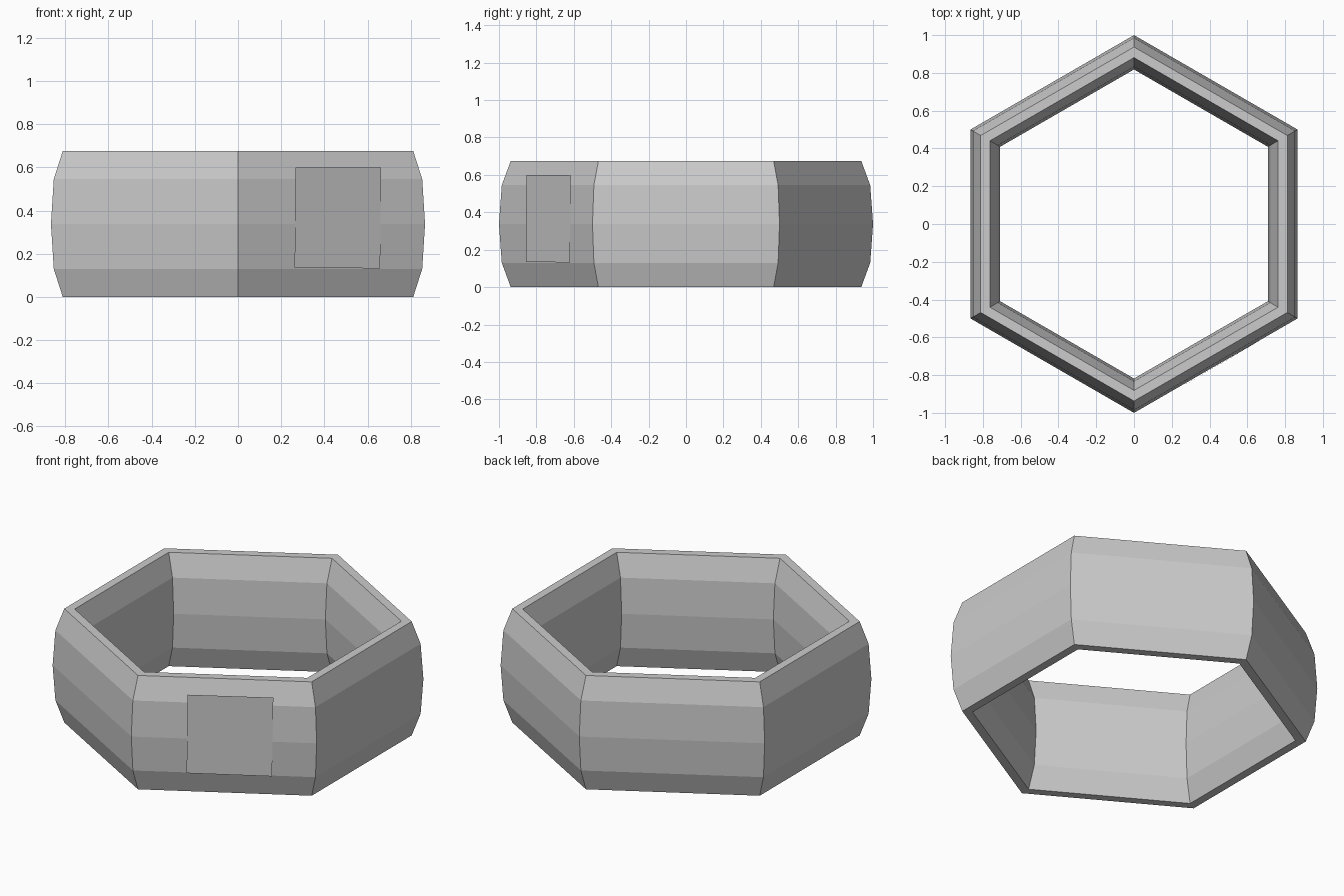
import bpy
import bmesh
from math import cos, sin, tau

cube = bpy.data.objects.get("Cube")
if cube:
    bpy.data.objects.remove(cube, do_unlink=True)


def make_material(name, colour):
    mat = bpy.data.materials.new(name)
    mat.use_nodes = True
    mat.diffuse_color = colour
    mat.node_tree.nodes["Principled BSDF"].inputs["Base Color"].default_value = colour
    return mat


def make_object(name, bm, mat):
    mesh = bpy.data.meshes.new(name)
    bm.to_mesh(mesh)
    bm.free()
    mesh.materials.append(mat)
    obj = bpy.data.objects.new(name, mesh)
    bpy.context.collection.objects.link(obj)
    return obj


grey = make_material("light grey", (0.6, 0.6, 0.6, 1))

# Ring: a bulging wall section swept around six corners
SIDES = 6
outer = [(0.937, 0), (0.985, 0.13), (1.0, 0.337), (0.985, 0.545), (0.937, 0.675)]
inner = [(1.818 - r, z) for r, z in reversed(outer)]
section = outer + inner
bm = bmesh.new()
loops = []
for i in range(SIDES):
    a = tau * (i / SIDES - 0.25)
    loops.append([bm.verts.new((r * cos(a), r * sin(a), z)) for r, z in section])
for i, loop in enumerate(loops):
    following = loops[(i + 1) % SIDES]
    for j in range(len(section)):
        k = (j + 1) % len(section)
        bm.faces.new((loop[j], following[j], following[k], loop[k]))
bmesh.ops.recalc_face_normals(bm, faces=bm.faces)
make_object("ring_wall", bm, grey)

# Thin square panel resting against the front left side of the wall
bm = bmesh.new()
corners = [(0.262, -0.856, 0.135), (0.658, -0.621, 0.132),
           (0.663, -0.616, 0.598), (0.267, -0.853, 0.6)]
bm.faces.new([bm.verts.new(c) for c in corners])
make_object("side_panel", bm, grey)
